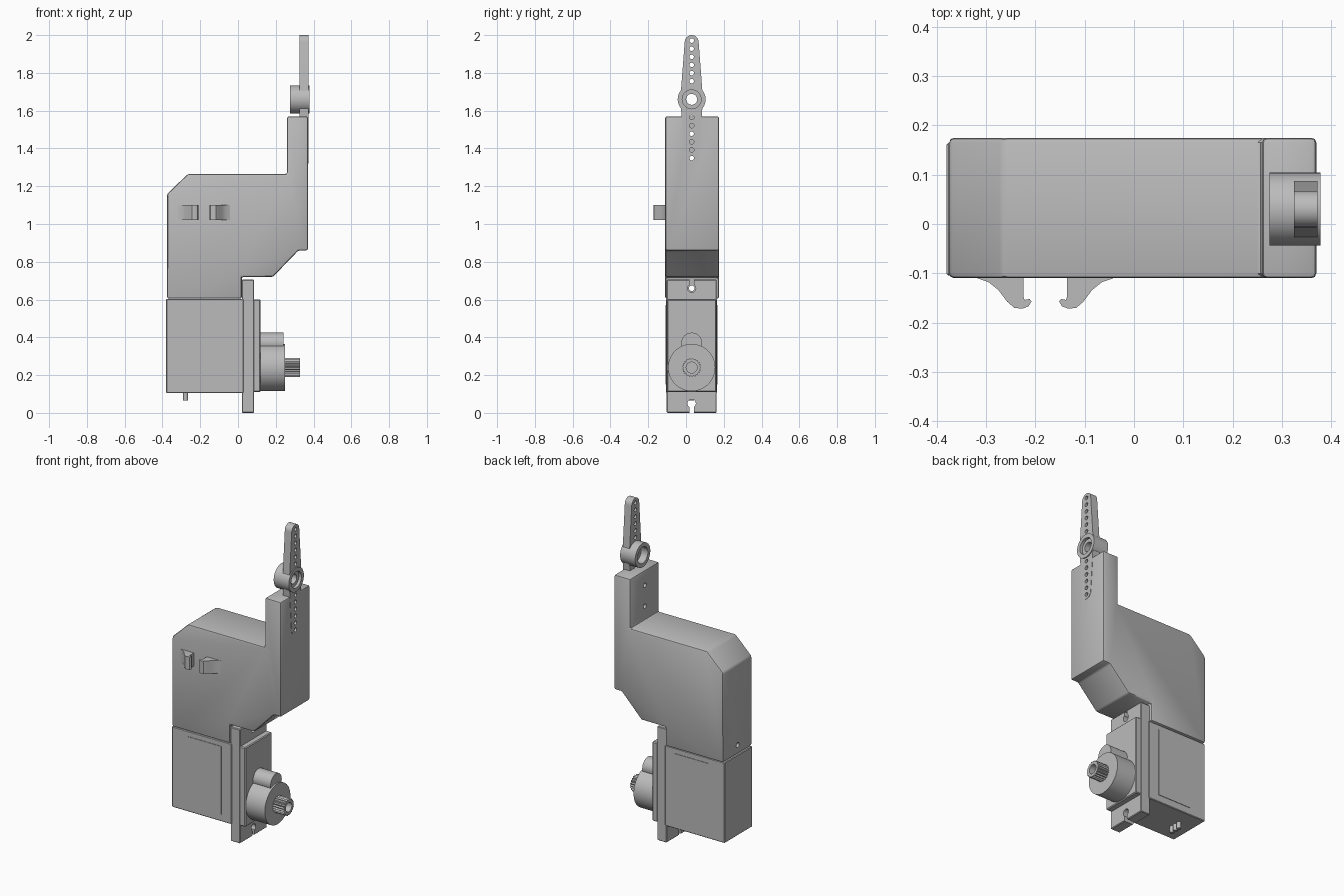
import bpy, bmesh
from math import sin, cos, pi, radians

if "Cube" in bpy.data.objects:
    bpy.data.objects.remove(bpy.data.objects["Cube"], do_unlink=True)

grey = bpy.data.materials.new("plain grey")
grey.use_nodes = True
grey.diffuse_color = (0.5, 0.5, 0.5, 1)
grey.node_tree.nodes["Principled BSDF"].inputs["Base Color"].default_value = (0.5, 0.5, 0.5, 1)

MID = 0.03  # centre plane of the mechanism in y


def extrude(name, pts, axis, lo, hi):
    """Prism from a 2D profile: x takes (y, z), y takes (x, z), z takes (x, y)."""
    def place(p, d):
        return {"x": (d, p[0], p[1]), "y": (p[0], d, p[1]), "z": (p[0], p[1], d)}[axis]
    bm = bmesh.new()
    a = [bm.verts.new(place(p, lo)) for p in pts]
    b = [bm.verts.new(place(p, hi)) for p in pts]
    n = len(pts)
    bm.faces.new(a)
    bm.faces.new(b[::-1])
    for i in range(n):
        j = (i + 1) % n
        bm.faces.new((a[i], b[i], b[j], a[j]))
    bmesh.ops.recalc_face_normals(bm, faces=bm.faces)
    mesh = bpy.data.meshes.new(name)
    bm.to_mesh(mesh)
    bm.free()
    mesh.materials.append(grey)
    ob = bpy.data.objects.new(name, mesh)
    bpy.context.collection.objects.link(ob)
    return ob


def rect(u0, v0, u1, v1):
    return [(u0, v0), (u1, v0), (u1, v1), (u0, v1)]


def circle(v, r, n=32, u=MID):
    return [(u + r * cos(2 * pi * i / n), v + r * sin(2 * pi * i / n)) for i in range(n)]


def drill(r, z, lo, hi, n=20):
    return extrude("cutter", circle(z, r, n), "x", lo, hi)


def activate(ob):
    bpy.ops.object.select_all(action="DESELECT")
    ob.select_set(True)
    bpy.context.view_layer.objects.active = ob


def apply(ob, mod):
    activate(ob)
    bpy.ops.object.modifier_apply(modifier=mod.name)


def combine(ob, others, operation):
    for other in others:
        mod = ob.modifiers.new("bool", "BOOLEAN")
        mod.operation, mod.solver, mod.object = operation, "EXACT", other
        apply(ob, mod)
        bpy.data.objects.remove(other, do_unlink=True)


def bevel(ob, width, segments=1):
    mod = ob.modifiers.new("bevel", "BEVEL")
    mod.width, mod.segments, mod.limit_method = width, segments, "ANGLE"
    apply(ob, mod)


def smooth(ob):
    activate(ob)
    bpy.ops.object.shade_smooth_by_angle(angle=radians(32))


# Bracket body with its upright post
body = extrude("bracket_body", [
    (-0.375, 0.605), (-0.375, 1.16), (-0.265, 1.265), (0.26, 1.265), (0.26, 1.57),
    (0.37, 1.57), (0.37, 0.86), (0.32, 0.86), (0.185, 0.72), (0.02, 0.72), (0.02, 0.605),
], "y", -0.11, 0.175)
bevel(body, 0.01, 2)

# Horn hole rows, spaced evenly above and below the hub
HUB = 1.66
offsets = [0.096 + 0.043 * i for i in range(6)]
cuts = [drill(0.012, HUB - d, 0.33, 0.4) for d in offsets]
cuts += [drill(0.014, HUB - offsets[i], 0.2, 0.35) for i in (2, 5)]
cuts.append(drill(0.015, 0.66, -0.5, 0.1))
combine(body, cuts, "DIFFERENCE")
smooth(body)

# Pair of wire hooks on the front
hook = [(-0.325, -0.1), (-0.318, -0.11), (-0.295, -0.118), (-0.275, -0.134), (-0.257, -0.158),
        (-0.243, -0.17), (-0.227, -0.172), (-0.214, -0.167), (-0.208, -0.157), (-0.212, -0.152),
        (-0.222, -0.154), (-0.224, -0.148), (-0.224, -0.1)]
smooth(extrude("right_hook", hook, "z", 1.02, 1.1))
smooth(extrude("left_hook", [(-0.36 - x, y) for x, y in hook], "z", 1.02, 1.1))

# Servo motor case
case = extrude("servo_case", rect(-0.38, 0.105, 0.03, 0.603), "y", -0.105, 0.165)
bevel(case, 0.004)
cap = extrude("servo_cap", rect(0.08, 0.11, 0.12, 0.6), "y", -0.1, 0.16)
bevel(cap, 0.005)
for side, y in (("front", -0.105), ("back", 0.165)):
    extrude(side + "_label_panel", rect(-0.27, 0.15, -0.04, 0.57), "y", y - 0.003, y + 0.003)

# Mounting flange with keyhole slots at both ends
flange = extrude("mounting_flange", rect(0.02, 0, 0.085, 0.705), "y", -0.102, 0.162)
bevel(flange, 0.004)
cuts = [drill(0.022, z, 0, 0.2) for z in (0.05, 0.66)]
cuts += [extrude("cutter", rect(MID - 0.012, a, MID + 0.012, b), "x", 0, 0.2)
         for a, b in ((-0.1, 0.05), (0.66, 0.8))]
combine(flange, cuts, "DIFFERENCE")
smooth(flange)

# Gear housing and splined output shaft
AXLE = 0.24
smooth(extrude("gear_housing", circle(AXLE, 0.125, 64), "x", 0.115, 0.25))
smooth(extrude("small_gear_housing", circle(0.37, 0.055), "x", 0.115, 0.24))
teeth = 21
spline = []
for i in range(teeth * 2):
    r, a = (0.051, 0.044)[i % 2], pi * i / teeth
    spline.append((MID + r * cos(a), AXLE + r * sin(a)))
shaft = extrude("output_shaft", spline, "x", 0.24, 0.327)
combine(shaft, [drill(0.029, AXLE, 0.26, 0.4, 24)], "DIFFERENCE")

# Three lead wires under the case
for i in range(3):
    y = MID + 0.03 * (i - 1)
    smooth(extrude(f"lead_wire_{i + 1}", circle(y, 0.013, 16, u=-0.277), "z", 0.065, 0.12)
           )

# Double-ended servo horn
TIP, END = 0.037, 0.303


def arm_outline():
    upper = [(TIP * cos(pi * i / 12), END + TIP * sin(pi * i / 12)) for i in range(13)]
    half = [(0.057, 0.04)] + upper + [(-0.057, 0.04)]
    full = half + [(-u, -v) for u, v in half]
    return [(MID + u, HUB + v) for u, v in full]


horn = extrude("servo_horn", arm_outline(), "x", 0.325, 0.372)
combine(horn, [extrude("hub", circle(HUB, 0.074, 48), "x", 0.275, 0.378)], "UNION")
cuts = [drill(0.029, HUB, 0.2, 0.5, 32), drill(0.05, HUB, 0.2, 0.32, 32),
        drill(0.05, HUB, 0.36, 0.5, 32)]
cuts += [drill(0.012, HUB + s * d, 0.3, 0.5) for s in (1, -1) for d in offsets]
combine(horn, cuts, "DIFFERENCE")
smooth(horn)
